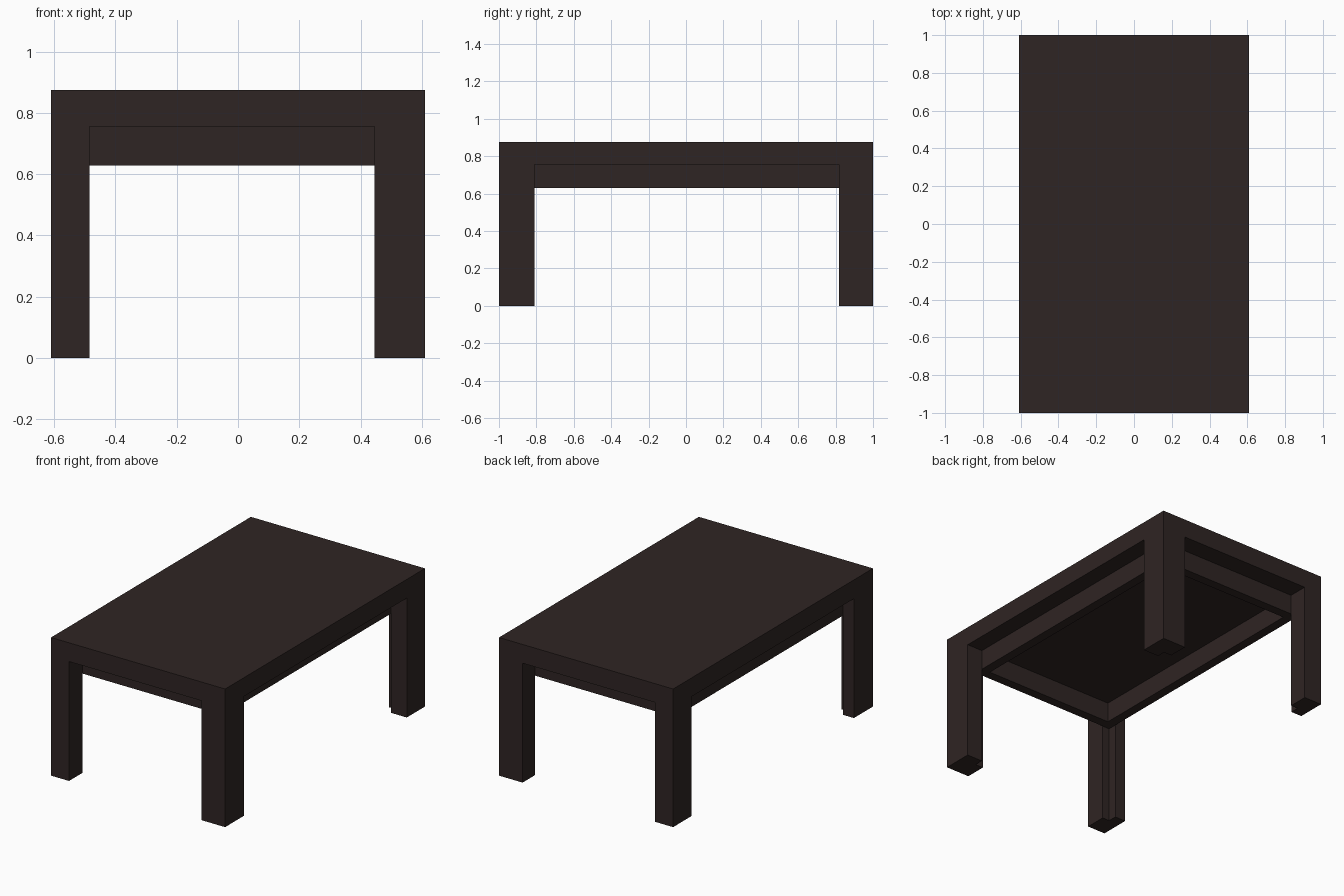
import bpy
import bmesh

if "Cube" in bpy.data.objects:
    bpy.data.objects.remove(bpy.data.objects["Cube"])

X, Y = 0.61, 1.0                       # outer half sizes
TOP, SLAB, APRON = 0.875, 0.756, 0.629  # heights: top, slab underside, apron underside
LEG_X = {-1: -0.484, 1: 0.445}         # inner faces of the legs
LEG_Y = {-1: -0.809, 1: 0.818}
APR_X = {-1: -0.534, 1: 0.50}          # outer faces of the apron (fit the leg notches)
APR_Y = {-1: -0.866, 1: 0.874}
THICK = 0.06                           # apron board thickness

wood = bpy.data.materials.new("dark_wood")
wood.diffuse_color = (0.028, 0.018, 0.017, 1)
wood.use_nodes = True
wood.node_tree.nodes["Principled BSDF"].inputs["Base Color"].default_value = wood.diffuse_color


def prism(name, outline, z0, z1):
    """Extrude a flat outline from z0 to z1."""
    bm = bmesh.new()
    face = bm.faces.new([bm.verts.new((x, y, z0)) for x, y in outline])
    ext = bmesh.ops.extrude_face_region(bm, geom=[face])
    verts = [g for g in ext["geom"] if isinstance(g, bmesh.types.BMVert)]
    bmesh.ops.translate(bm, verts=verts, vec=(0, 0, z1 - z0))
    bmesh.ops.recalc_face_normals(bm, faces=bm.faces)
    mesh = bpy.data.meshes.new(name)
    bm.to_mesh(mesh)
    bm.free()
    mesh.materials.append(wood)
    obj = bpy.data.objects.new(name, mesh)
    bpy.context.collection.objects.link(obj)
    return obj


def rect(x0, x1, y0, y1):
    return [(x0, y0), (x1, y0), (x1, y1), (x0, y1)]


# Table top
prism("table_top", rect(-X, X, -Y, Y), SLAB, TOP)

# Four legs, each notched on its inner corner to take the apron
for sy, end in ((-1, "front"), (1, "back")):
    for sx, side in ((-1, "left"), (1, "right")):
        ox, oy = sx * X, sy * Y
        ix, iy, nx, ny = LEG_X[sx], LEG_Y[sy], APR_X[sx], APR_Y[sy]
        prism(f"{end}_{side}_leg",
              [(ox, oy), (ix, oy), (ix, ny), (nx, ny), (nx, iy), (ox, iy)], 0, SLAB)

# Apron boards: long sides run full length, short ends fit between them
for sx, side in ((-1, "left"), (1, "right")):
    a = APR_X[sx]
    prism(f"{side}_apron", rect(a, a - sx * THICK, APR_Y[-1], APR_Y[1]), APRON, SLAB)
for sy, end in ((-1, "front"), (1, "back")):
    b = APR_Y[sy]
    prism(f"{end}_apron",
          rect(APR_X[-1] + THICK, APR_X[1] - THICK, b, b - sy * THICK), APRON, SLAB)
